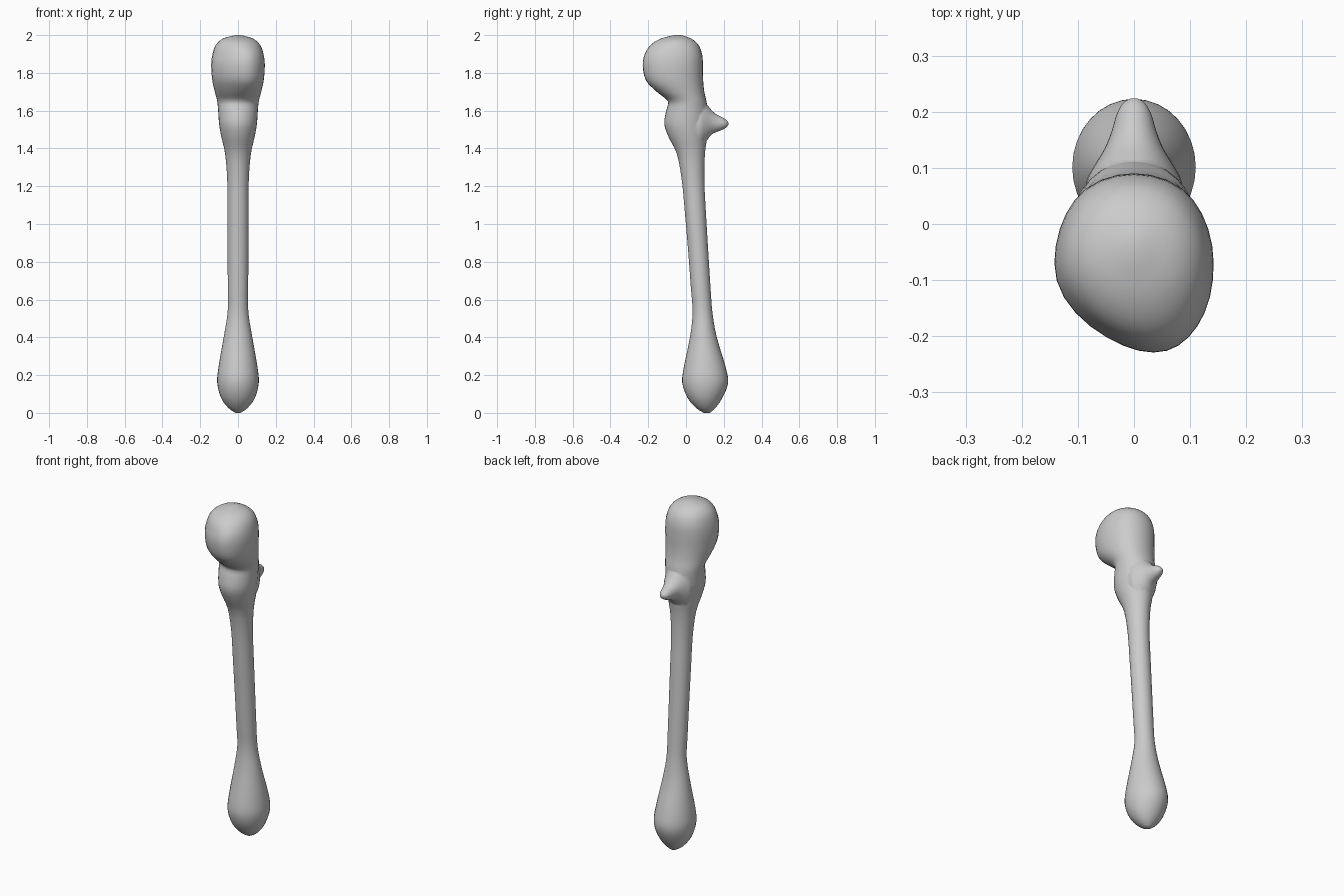
import bpy, bmesh, math
from mathutils import Vector

if "Cube" in bpy.data.objects:
    bpy.data.objects.remove(bpy.data.objects["Cube"])

SEG = 32


def smooth(keys, steps=3):
    """Catmull-Rom through the key sections."""
    keys = [Vector(k) for k in keys]
    out = []
    for i in range(len(keys) - 1):
        a, b, c, d = (keys[max(i - 1, 0)], keys[i], keys[i + 1],
                      keys[min(i + 2, len(keys) - 1)])
        for s in range(steps):
            t = s / steps
            out.append(b + 0.5 * t * (c - a + t * (2 * a - 5 * b + 4 * c - d
                       + t * (3 * (b - c) + d - a))))
    return out + [keys[-1]]


def loft(name, rings):
    """Skin closed rings of points, capping both ends."""
    bm = bmesh.new()
    rows = [[bm.verts.new(p) for p in ring] for ring in rings]
    for r0, r1 in zip(rows, rows[1:]):
        for i in range(SEG):
            j = (i + 1) % SEG
            bm.faces.new((r0[i], r0[j], r1[j], r1[i]))
    bm.faces.new(rows[0][::-1])
    bm.faces.new(rows[-1])
    bmesh.ops.recalc_face_normals(bm, faces=bm.faces)
    for f in bm.faces:
        f.smooth = True
    mesh = bpy.data.meshes.new(name)
    bm.to_mesh(mesh)
    bm.free()
    obj = bpy.data.objects.new(name, mesh)
    bpy.context.collection.objects.link(obj)
    return obj


# Bone sections: z, front y, back y, half width
sections = [
    (0.0, 0.095, 0.125, 0.012), (0.025, 0.055, 0.155, 0.05),
    (0.08, 0.008, 0.193, 0.09), (0.16, -0.02, 0.223, 0.11),
    (0.25, -0.01, 0.208, 0.102), (0.4, 0.021, 0.163, 0.076),
    (0.53, 0.035, 0.14, 0.055), (0.66, 0.026, 0.13, 0.054),
    (0.85, 0.012, 0.118, 0.055), (1.05, -0.005, 0.106, 0.056),
    (1.23, -0.022, 0.097, 0.057), (1.37, -0.048, 0.1, 0.068),
    (1.46, -0.092, 0.112, 0.088), (1.53, -0.115, 0.115, 0.1),
    (1.6, -0.105, 0.115, 0.105), (1.65, -0.096, 0.108, 0.11),
    (1.7, -0.155, 0.097, 0.123), (1.76, -0.212, 0.091, 0.136),
    (1.84, -0.229, 0.09, 0.142), (1.9, -0.218, 0.085, 0.135),
    (1.95, -0.185, 0.065, 0.116), (1.983, -0.13, 0.025, 0.077),
    (2.0, -0.06, -0.025, 0.012),
]
rings = []
for z, yf, yb, w in smooth(sections):
    # the head is a shield shape, its nose leaning to +x
    head = max(0.0, min(1.0, (z - 1.62) / 0.12, (2.0 - z) / 0.1))
    ring = []
    for i in range(SEG):
        a = 2 * math.pi * i / SEG
        c, s = math.cos(a), math.sin(a)
        x = w * c * (1 + 0.14 * head * s * abs(c) ** 0.5 * (1 - abs(c)) * 2)
        x += 0.035 * head * max(0.0, -s) ** 2
        ring.append((x, (yf + yb) / 2 + s * (yb - yf) / 2, z))
    rings.append(ring)
bone = loft("long_bone", rings)

# Flared spur on the back: y, half width, z bottom, z top
spur_sections = [
    (0.03, 0.085, 1.38, 1.68), (0.075, 0.085, 1.4, 1.665),
    (0.105, 0.07, 1.435, 1.64), (0.135, 0.052, 1.473, 1.603),
    (0.165, 0.04, 1.488, 1.578), (0.195, 0.031, 1.5, 1.563),
    (0.215, 0.02, 1.513, 1.549), (0.224, 0.006, 1.526, 1.537),
]
spur = loft("back_spur", [
    [(w * math.cos(2 * math.pi * i / SEG), y,
      (lo + hi) / 2 + (hi - lo) / 2 * math.sin(2 * math.pi * i / SEG))
     for i in range(SEG)]
    for y, w, lo, hi in smooth(spur_sections)])

# Fuse the spur into the bone
fuse = bone.modifiers.new("fuse", 'BOOLEAN')
fuse.operation = 'UNION'
fuse.solver = 'EXACT'
fuse.object = spur
bpy.context.view_layer.objects.active = bone
bone.select_set(True)
bpy.ops.object.modifier_apply(modifier="fuse")
bpy.data.objects.remove(spur)
